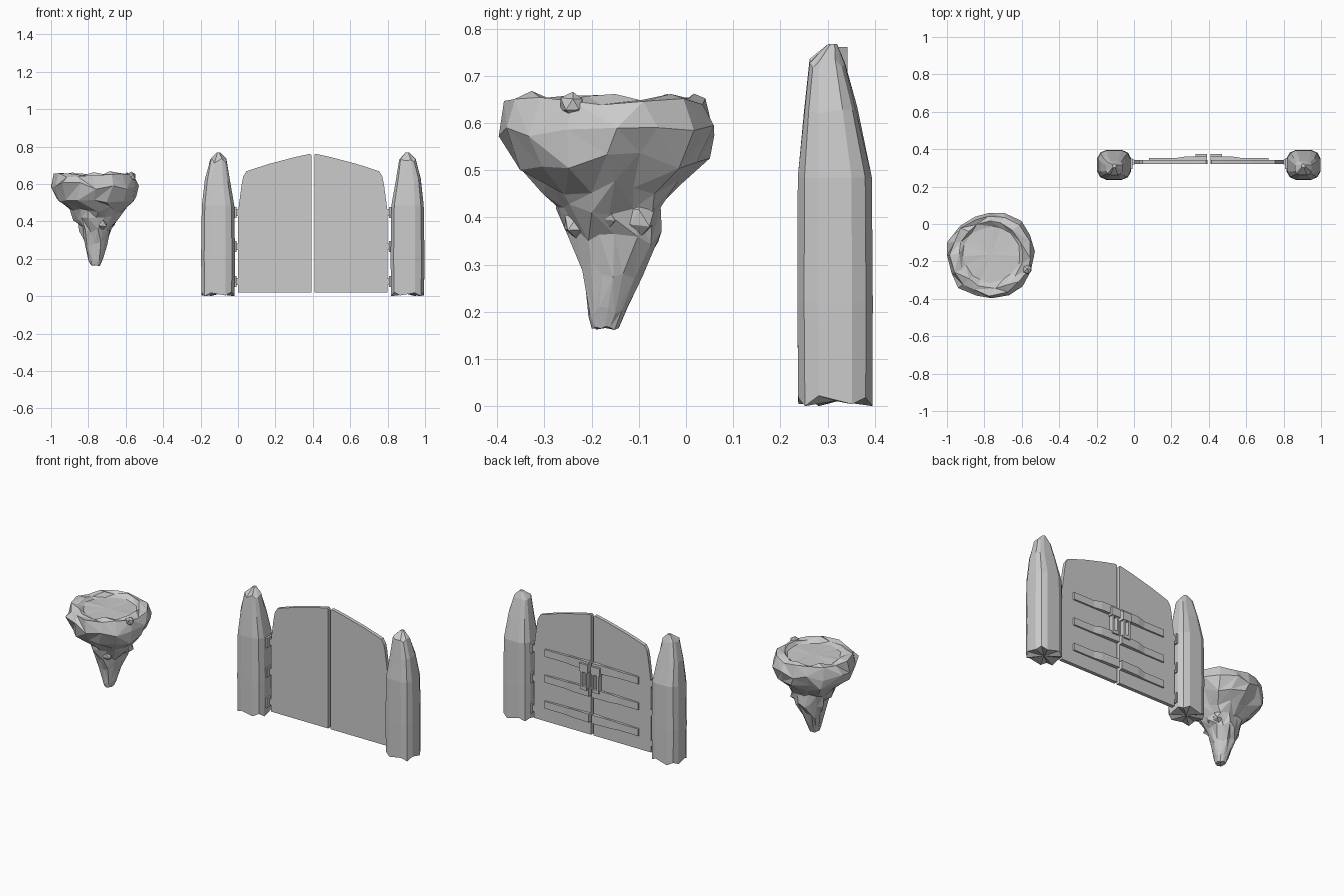
import bpy, bmesh, math, random
from mathutils import Vector

if "Cube" in bpy.data.objects:
    bpy.data.objects.remove(bpy.data.objects["Cube"])

random.seed(7)
AXIS = 0.4  # x of the gate's mirror plane


def finish(bm, name):
    bmesh.ops.recalc_face_normals(bm, faces=bm.faces)
    me = bpy.data.meshes.new(name)
    bm.to_mesh(me)
    bm.free()
    ob = bpy.data.objects.new(name, me)
    bpy.context.collection.objects.link(ob)
    return ob


def loft(name, rings, triangulate=False):
    bm = bmesh.new()
    rows = [[bm.verts.new(p) for p in r] for r in rings]
    n = len(rows[0])
    for a, b in zip(rows, rows[1:]):
        for i in range(n):
            j = (i + 1) % n
            if triangulate and random.random() < 0.5:
                bm.faces.new((a[i], a[j], b[i]))
                bm.faces.new((a[j], b[j], b[i]))
            elif triangulate:
                bm.faces.new((a[i], a[j], b[j]))
                bm.faces.new((a[i], b[j], b[i]))
            else:
                bm.faces.new((a[i], a[j], b[j], b[i]))
    for row in (rows[0], rows[-1]):
        c = bm.verts.new(sum((v.co for v in row), Vector()) / n)
        for i in range(n):
            bm.faces.new((row[i], row[(i + 1) % n], c))
    return finish(bm, name)


def prism(name, a, b):
    # solid between two matching outlines
    bm = bmesh.new()
    va = [bm.verts.new(p) for p in a]
    vb = [bm.verts.new(p) for p in b]
    bm.faces.new(va)
    bm.faces.new(vb)
    for i in range(len(va)):
        j = (i + 1) % len(va)
        bm.faces.new((va[i], va[j], vb[j], vb[i]))
    return finish(bm, name)


def box(name, x0, x1, y0, y1, z0, z1):
    q = [(x0, y0), (x1, y0), (x1, y1), (x0, y1)]
    return prism(name, [(*p, z0) for p in q], [(*p, z1) for p in q])


# twelve-point rounded rectangle, unit size
SECTION = [(1, -.45), (1, .45), (.82, .82), (.45, 1), (-.45, 1), (-.82, .82),
           (-1, .45), (-1, -.45), (-.82, -.82), (-.45, -1), (.45, -1), (.82, -.82)]
# z, x min, x max, y min, y max
POST = [(0, -.195, -.018, .238, .395), (.22, -.197, -.016, .236, .396),
        (.485, -.193, -.02, .237, .394), (.63, -.177, -.043, .25, .363),
        (.73, -.15, -.062, .262, .337), (.768, -.115, -.095, .302, .32)]
LEAF = [(0, .02), (0, .45), (.02, .6), (.028, .64), (.045, .668), (.165, .707),
        (.31, .745), (.385, .761), (.392, .755), (.392, .02)]
RAIL = [(.08, .335), (.08, .352), (.22, .352), (.27, .36), (.39, .364), (.39, .335)]

for s, side in ((1, "left"), (-1, "right")):
    def mx(x):
        return AXIS + s * (x - AXIS)

    # pointed wooden post with a ragged foot
    rings = []
    for k, (z, x0, x1, y0, y1) in enumerate(POST):
        cx, cy, hx, hy = (x0 + x1) / 2, (y0 + y1) / 2, (x1 - x0) / 2, (y1 - y0) / 2
        ring = []
        for i, (u, v) in enumerate(SECTION):
            dz = (0, .022, .004, .018)[i * 3 % 4] if k == 0 else 0
            if k in (3, 4):
                dz = random.uniform(-.02, .01)
            ring.append((mx(cx + u * hx), cy + v * hy, z + dz))
        rings.append(ring)
    loft("post_" + side, rings)

    # door leaf
    prism("door_leaf_" + side, [(mx(x), .32, z) for x, z in LEAF],
          [(mx(x), .342, z) for x, z in LEAF])

    # hinges and back rails
    for i, z in enumerate((.078, .265, .448)):
        box(f"hinge_plate_{side}_{i}", mx(-.03), mx(-.008), .295, .35, z - .03, z + .03)
        box(f"hinge_pin_{side}_{i}", mx(-.01), mx(.002), .318, .344, z - .018, z + .018)
    for i, z in enumerate((.125, .285, .445)):
        prism(f"rail_{side}_{i}", [(mx(x), y, z - .022) for x, y in RAIL],
              [(mx(x), y, z + (.03 if x > .25 else .022)) for x, y in RAIL])

    # handle: top block above a small open frame
    box("handle_block_" + side, mx(.33), mx(.39), .34, .375, .41, .46)
    box("handle_bar_outer_" + side, mx(.338), mx(.35), .34, .372, .31, .412)
    box("handle_bar_inner_" + side, mx(.37), mx(.382), .34, .372, .31, .412)
    box("handle_foot_" + side, mx(.338), mx(.382), .34, .372, .30, .32)

# floating rock island: z, x min, x max, y min, y max, roughness, z jitter
ISLAND = [(.165, -.785, -.735, -.20, -.142, .05, .004),
          (.20, -.80, -.722, -.207, -.125, .08, .01),
          (.29, -.825, -.70, -.218, -.09, .12, .02),
          (.36, -.845, -.675, -.245, -.06, .16, .02),
          (.42, -.87, -.65, -.268, -.05, .14, .02),
          (.465, -.90, -.61, -.30, -.02, .12, .018),
          (.52, -.975, -.56, -.365, .035, .07, .02),
          (.59, -1.0, -.53, -.397, .06, .05, .018),
          (.645, -.975, -.55, -.375, .045, .05, .016),
          (.655, -.935, -.59, -.335, .01, .05, .014),
          (.637, -.91, -.615, -.31, -.015, .05, .004)]
N = 16
rings = []
for k, (z, x0, x1, y0, y1, rough, jz) in enumerate(ISLAND):
    cx, cy, hx, hy = (x0 + x1) / 2, (y0 + y1) / 2, (x1 - x0) / 2, (y1 - y0) / 2
    ring = []
    for i in range(N):
        a = 2 * math.pi * (i + .12 * (k % 2) + random.uniform(-.2, .2)) / N
        f = 1.02 + random.uniform(-rough, rough)
        x = min(max(cx + hx * f * math.cos(a), -1.0), -.53)
        y = min(max(cy + hy * f * math.sin(a), -.397), .06)
        ring.append((x, y, z + random.uniform(-jz, jz)))
    rings.append(ring)
loft("floating_island", rings, True)


# small boulders stuck to the underside and rim
def boulder(name, pos, r):
    bm = bmesh.new()
    bmesh.ops.create_icosphere(bm, subdivisions=1, radius=r)
    for v in bm.verts:
        v.co = v.co * random.uniform(.8, 1.15) + Vector(pos)
    finish(bm, name)


for i, (x, y, z, r) in enumerate([(-.78, -.235, .435, .03), (-.69, -.10, .40, .04),
                                  (-.84, -.17, .42, .035), (-.73, -.23, .39, .035),
                                  (-.57, -.24, .64, .027), (-.68, -.17, .41, .035)]):
    boulder(f"island_boulder_{i}", (x, y, z), r)
